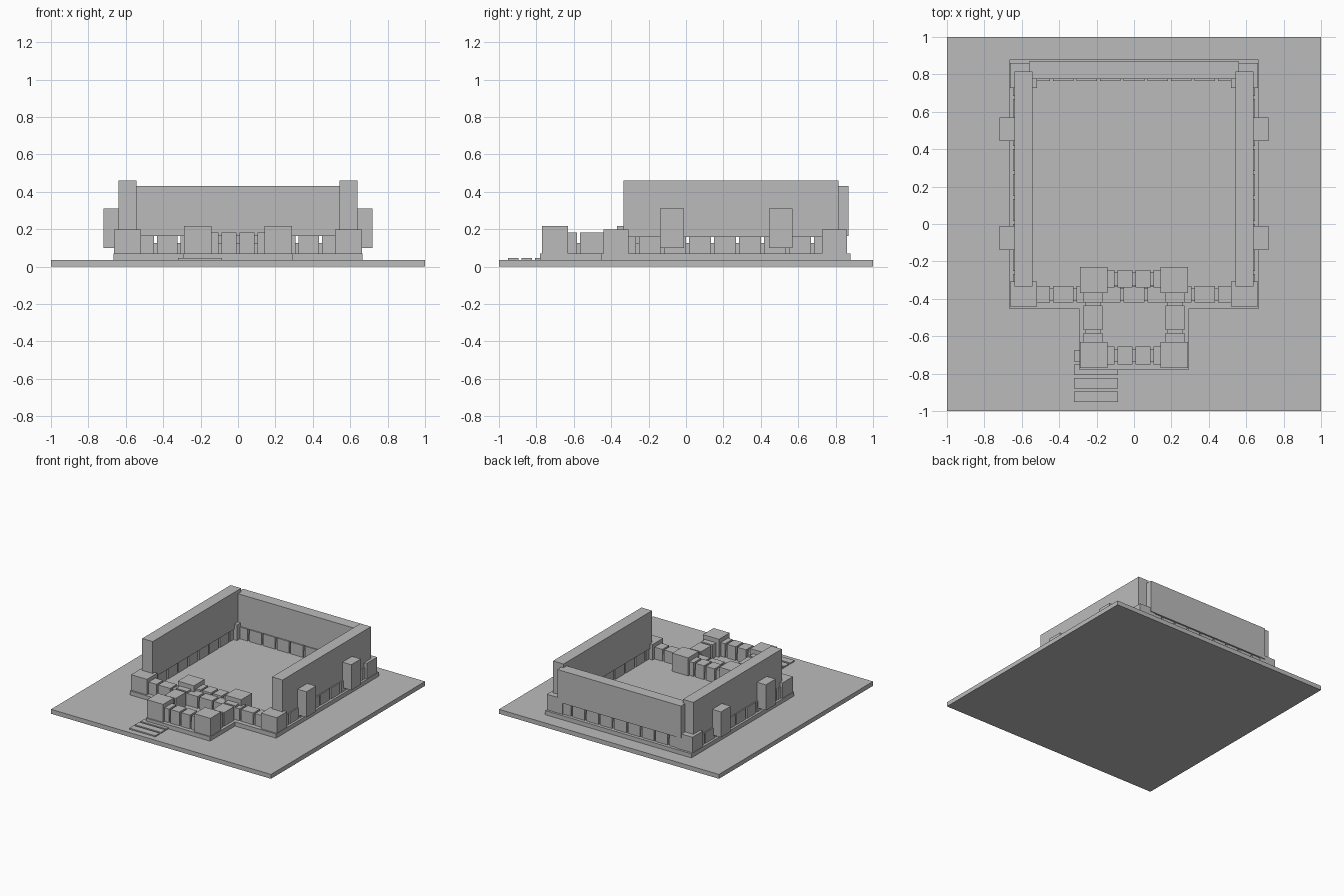
import bpy, bmesh

if "Cube" in bpy.data.objects:
    bpy.data.objects.remove(bpy.data.objects["Cube"], do_unlink=True)

GREY = (0.5, 0.5, 0.5, 1)
stone = bpy.data.materials.new("grey stone")
stone.use_nodes = True
stone.diffuse_color = GREY
stone.node_tree.nodes["Principled BSDF"].inputs["Base Color"].default_value = GREY

FLOOR = 0.07   # top of the plinth
SILL = 0.126   # bottom of the slots
GAP = 0.016    # slot width


def boxes(name, parts):
    """One object from a list of boxes ((x0, x1), (y0, y1), (z0, z1))."""
    bm = bmesh.new()
    for spans in parts:
        verts = bmesh.ops.create_cube(bm, size=1)["verts"]
        for v in verts:
            v.co = [lo + (c + 0.5) * (hi - lo) for c, (lo, hi) in zip(v.co, spans)]
    mesh = bpy.data.meshes.new(name)
    bm.to_mesh(mesh)
    bm.free()
    mesh.materials.append(stone)
    obj = bpy.data.objects.new(name, mesh)
    bpy.context.collection.objects.link(obj)
    return obj


def mirrored(span):
    return (-span[1], -span[0])


def slotted_wall(name, run, across, top, gaps, along_x=True):
    """Thin core with proud panels separated by narrow slots."""
    def spans(r, a, z):
        return (r, a, z) if along_x else (a, r, z)
    core = (across[0] + 0.012, across[1] - 0.012)
    parts = [spans(run, core, (FLOOR, SILL))]
    start = run[0]
    for g in sorted(gaps):
        parts.append(spans((start, g - GAP / 2), across, (FLOOR, top)))
        start = g + GAP / 2
    parts.append(spans((start, run[1]), across, (FLOOR, top)))
    return boxes(name, parts)


# Ground slab, plinth and steps
boxes("ground_slab", [((-1, 1), (-1, 1), (0, 0.036))])
boxes("main_plinth", [((-0.665, 0.665), (-0.455, 0.88), (0.036, FLOOR))])
boxes("porch_plinth", [((-0.292, 0.292), (-0.78, -0.455), (0.036, FLOOR))])
for i in range(4):
    y = -0.953 + i * 0.073
    boxes(f"step_{i + 1}", [((-0.32, -0.085), (y, y + 0.057), (0.036, 0.046))])

# Low slotted walls on the front and back
main_gaps = [0.065 + 0.125 * i for i in range(4)]
main_gaps += [-g for g in main_gaps]
slotted_wall("front_low_wall", (-0.55, 0.55), (-0.42, -0.332), 0.167, main_gaps)
slotted_wall("back_low_wall", (-0.55, 0.55), (0.765, 0.855), 0.167, main_gaps)
porch_gaps = [-0.095, 0, 0.095]
slotted_wall("porch_front_wall", (-0.15, 0.15), (-0.75, -0.655), 0.183, porch_gaps)
slotted_wall("porch_rear_wall", (-0.15, 0.15), (-0.34, -0.245), 0.183, porch_gaps)

# Tall back wall
boxes("back_tall_wall", [((-0.562, 0.562), (0.775, 0.868), (0.165, 0.43))])

# Everything that repeats on both sides
side_gaps = [-0.26 + 0.1337 * i for i in range(8)]
for side, flip in (("left", lambda s: s), ("right", mirrored)):
    slotted_wall(f"{side}_low_wall", (-0.35, 0.76), flip((0.55, 0.647)), 0.16,
                 side_gaps, along_x=False)
    boxes(f"{side}_tall_wall", [(flip((0.542, 0.638)), (-0.333, 0.815), (0.158, 0.46))])
    slotted_wall(f"{side}_porch_wall", (-0.64, -0.36), flip((0.168, 0.27)), 0.183,
                 [-0.575, -0.428], along_x=False)
    for place, y in (("front", (-0.442, -0.308)), ("back", (0.727, 0.862))):
        boxes(f"{side}_{place}_corner_block", [(flip((0.518, 0.662)), y, (FLOOR, 0.198))])
    for place, y in (("front", (-0.77, -0.63)), ("rear", (-0.37, -0.23))):
        boxes(f"{side}_{place}_porch_block", [(flip((0.142, 0.288)), y, (FLOOR, 0.218))])
    for place, y in (("front", (-0.138, -0.012)), ("back", (0.445, 0.57))):
        boxes(f"{side}_{place}_buttress", [(flip((0.63, 0.718)), y, (0.1, 0.31))])
